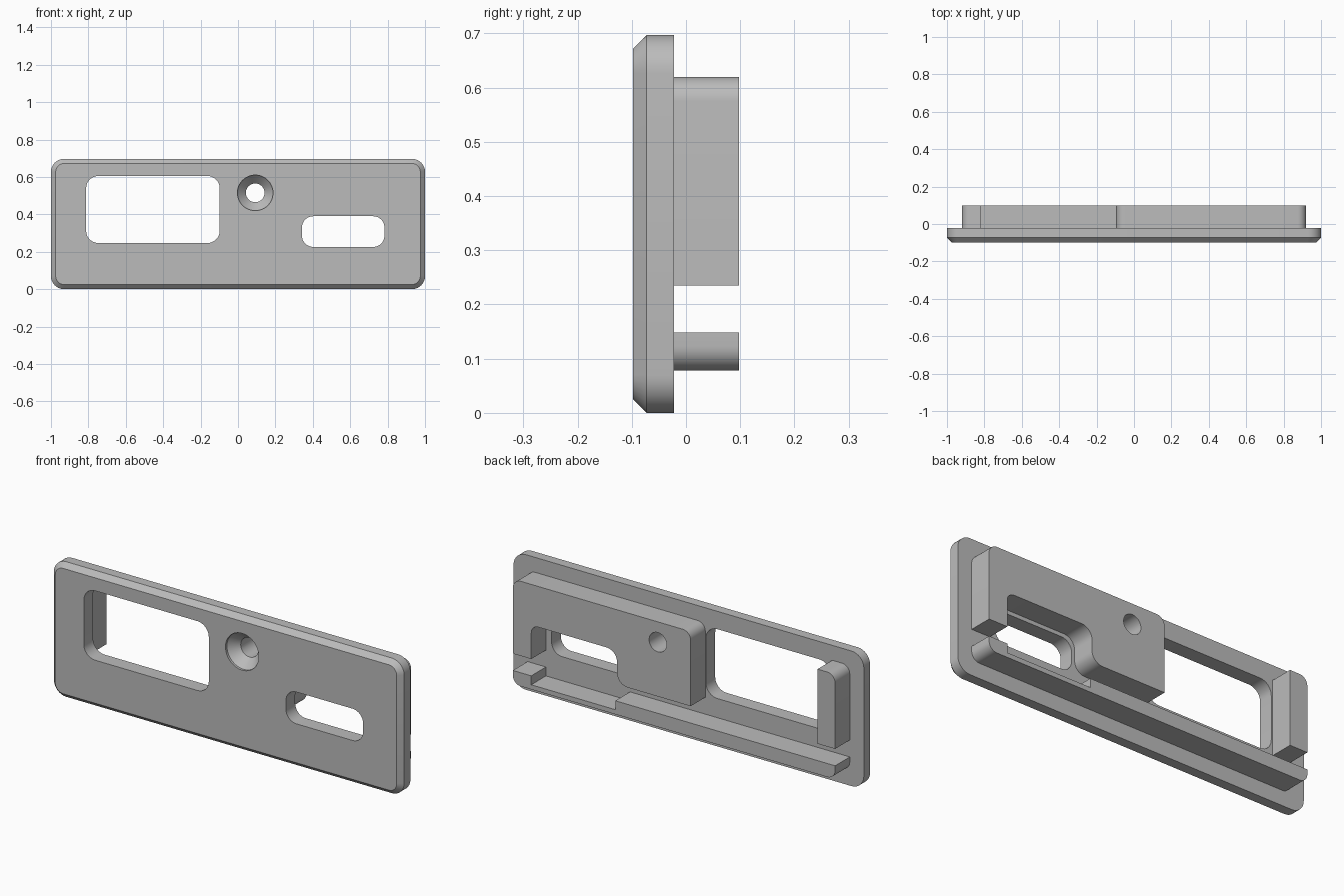
import bpy, bmesh
from math import sin, cos, pi, atan2
from mathutils import Vector

if "Cube" in bpy.data.objects:
    bpy.data.objects.remove(bpy.data.objects["Cube"], do_unlink=True)

grey = bpy.data.materials.new("plain grey")
grey.use_nodes = True
colour = (0.5, 0.5, 0.5, 1)
grey.diffuse_color = colour
grey.node_tree.nodes["Principled BSDF"].inputs["Base Color"].default_value = colour

FRONT, RIM, BACK, REAR = -0.098, -0.073, -0.022, 0.098
HEIGHT, CHAMFER = 0.697, 0.025


def rounded(corners, steps=8):
    """Outline from (x, z, radius) corners, each square corner filleted."""
    points = []
    for i, (x, z, r) in enumerate(corners):
        here = Vector((x, z))
        if not r:
            points.append(here)
            continue
        a = (Vector(corners[i - 1][:2]) - here).normalized()
        b = (Vector(corners[(i + 1) % len(corners)][:2]) - here).normalized()
        for k in range(steps + 1):
            t = k / steps * pi / 2
            points.append(here + r * (a * (1 - sin(t)) + b * (1 - cos(t))))
    return points


def box(x0, x1, z0, z1, r):
    return rounded([(x0, z0, r), (x1, z0, r), (x1, z1, r), (x0, z1, r)])


def circle(x, z, r, sides=48):
    return [Vector((x + r * cos(2 * pi * k / sides), z + r * sin(2 * pi * k / sides)))
            for k in range(sides)]


def loft(name, sections):
    """Solid through a series of (y, outline) sections, capped at both ends."""
    bm = bmesh.new()
    rings = [[bm.verts.new((p.x, y, p.y)) for p in outline] for y, outline in sections]
    for lower, upper in zip(rings, rings[1:]):
        for i in range(len(lower)):
            j = (i + 1) % len(lower)
            bm.faces.new((lower[i], lower[j], upper[j], upper[i]))
    bm.faces.new(rings[0])
    bm.faces.new(rings[-1])
    bmesh.ops.recalc_face_normals(bm, faces=bm.faces)
    mesh = bpy.data.meshes.new(name)
    bm.to_mesh(mesh)
    bm.free()
    mesh.materials.append(grey)
    obj = bpy.data.objects.new(name, mesh)
    bpy.context.collection.objects.link(obj)
    return obj


def activate(obj):
    bpy.ops.object.select_all(action="DESELECT")
    obj.select_set(True)
    bpy.context.view_layer.objects.active = obj


def cut(target, cutter):
    cutter.hide_render = True
    mod = target.modifiers.new("cut", "BOOLEAN")
    mod.operation, mod.solver, mod.object = "DIFFERENCE", "EXACT", cutter
    activate(target)
    bpy.ops.object.modifier_apply(modifier=mod.name)


def rear_part(name, corners):
    return loft(name, [(BACK - 0.005, rounded(corners)), (REAR, rounded(corners))])


# Face plate with a chamfered front rim
outer = box(-1, 1, 0, HEIGHT, 0.07)
inner = box(-1 + CHAMFER, 1 - CHAMFER, CHAMFER, HEIGHT - CHAMFER, 0.07 - CHAMFER)
plate = loft("face_plate", [(FRONT, inner), (RIM, outer), (BACK, outer)])

# Rear block that steps around the slot
block = rear_part("rear_block", [
    (-0.095, 0.235, 0), (0.325, 0.235, 0.06), (0.325, 0.41, 0.06), (0.815, 0.41, 0.04),
    (0.815, 0.235, 0), (0.92, 0.235, 0), (0.92, 0.62, 0.045), (-0.095, 0.62, 0.045)])

# Post beside the large window
post = rear_part("rear_post", [
    (-0.92, 0.235, 0), (-0.82, 0.235, 0), (-0.82, 0.62, 0), (-0.92, 0.62, 0.045)])

# Lower rail, lowered beneath the slot
rail = rear_part("rear_rail", [
    (-0.92, 0.078, 0.045), (0.92, 0.078, 0.045), (0.92, 0.148, 0), (0.815, 0.148, 0),
    (0.815, 0.102, 0), (0.335, 0.102, 0), (0.335, 0.148, 0), (-0.92, 0.148, 0)])

# Window, slot and countersunk screw hole
window = box(-0.812, -0.098, 0.247, 0.605, 0.065)
slot = box(0.342, 0.783, 0.226, 0.39, 0.06)
bore = circle(0.092, 0.515, 0.05)
sink = circle(0.092, 0.515, 0.095)
cutters = [
    loft("window_cutter", [(-0.2, window), (BACK + 0.01, window)]),
    loft("slot_cutter", [(-0.2, slot), (BACK + 0.01, slot)]),
    loft("screw_hole_cutter", [(-0.2, sink), (FRONT + 0.012, sink),
                               (FRONT + 0.06, bore), (0.2, bore)]),
]
for cutter in cutters:
    cut(plate, cutter)
cut(block, cutters[-1])
for cutter in cutters:
    bpy.data.objects.remove(cutter, do_unlink=True)

# Crisp edges, smooth fillets
for part in (plate, block, post, rail):
    activate(part)
    bpy.ops.object.shade_smooth_by_angle(angle=pi / 6)
